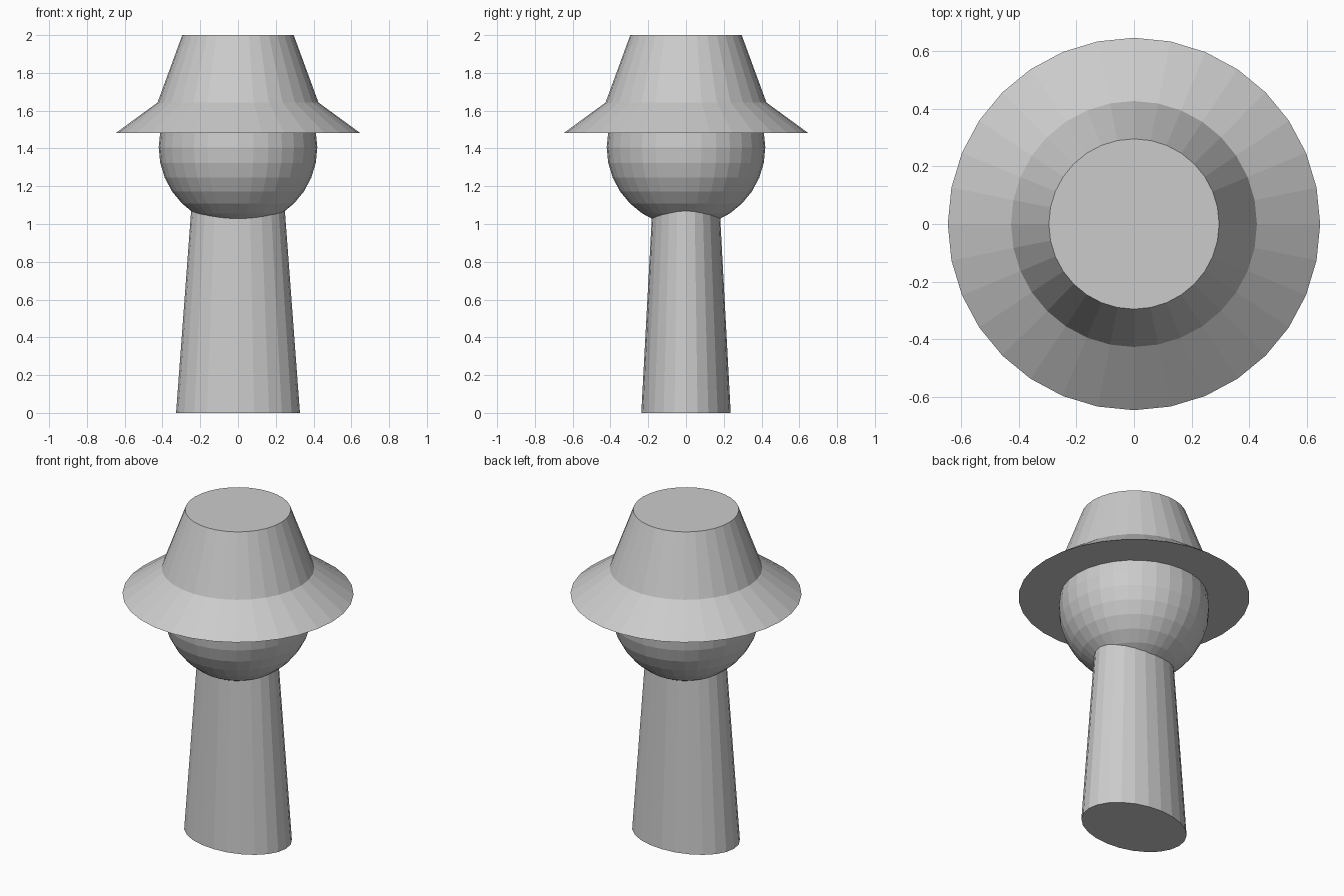
import bpy, bmesh
from math import sin, cos, tau

if "Cube" in bpy.data.objects:
    bpy.data.objects.remove(bpy.data.objects["Cube"])


def lathe(name, profile, sides, y_scale=1.0):
    """Closed flat-shaded solid of stacked rings from (radius, z) pairs."""
    bm = bmesh.new()
    rings = []
    for r, z in profile:
        rings.append([bm.verts.new((r * cos(tau * i / sides),
                                    r * sin(tau * i / sides) * y_scale, z))
                      for i in range(sides)])
    for low, high in zip(rings, rings[1:]):
        for i in range(sides):
            j = (i + 1) % sides
            bm.faces.new((low[i], low[j], high[j], high[i]))
    bm.faces.new(rings[0][::-1])
    bm.faces.new(rings[-1])
    mesh = bpy.data.meshes.new(name)
    bm.to_mesh(mesh)
    bm.free()
    obj = bpy.data.objects.new(name, mesh)
    bpy.context.collection.objects.link(obj)
    return obj


# Tapered oval body, its top tucked into the head
lathe("body", [(0.328, 0.0), (0.246, 1.1)], 24, y_scale=0.722)

# Round head
bpy.ops.mesh.primitive_uv_sphere_add(segments=32, ring_count=16, radius=0.42,
                                     location=(0, 0, 1.406))
bpy.context.object.name = "head"

# Hat: sloping brim and tapered crown
lathe("hat", [(0.645, 1.483), (0.426, 1.643), (0.295, 2.0)], 32)
